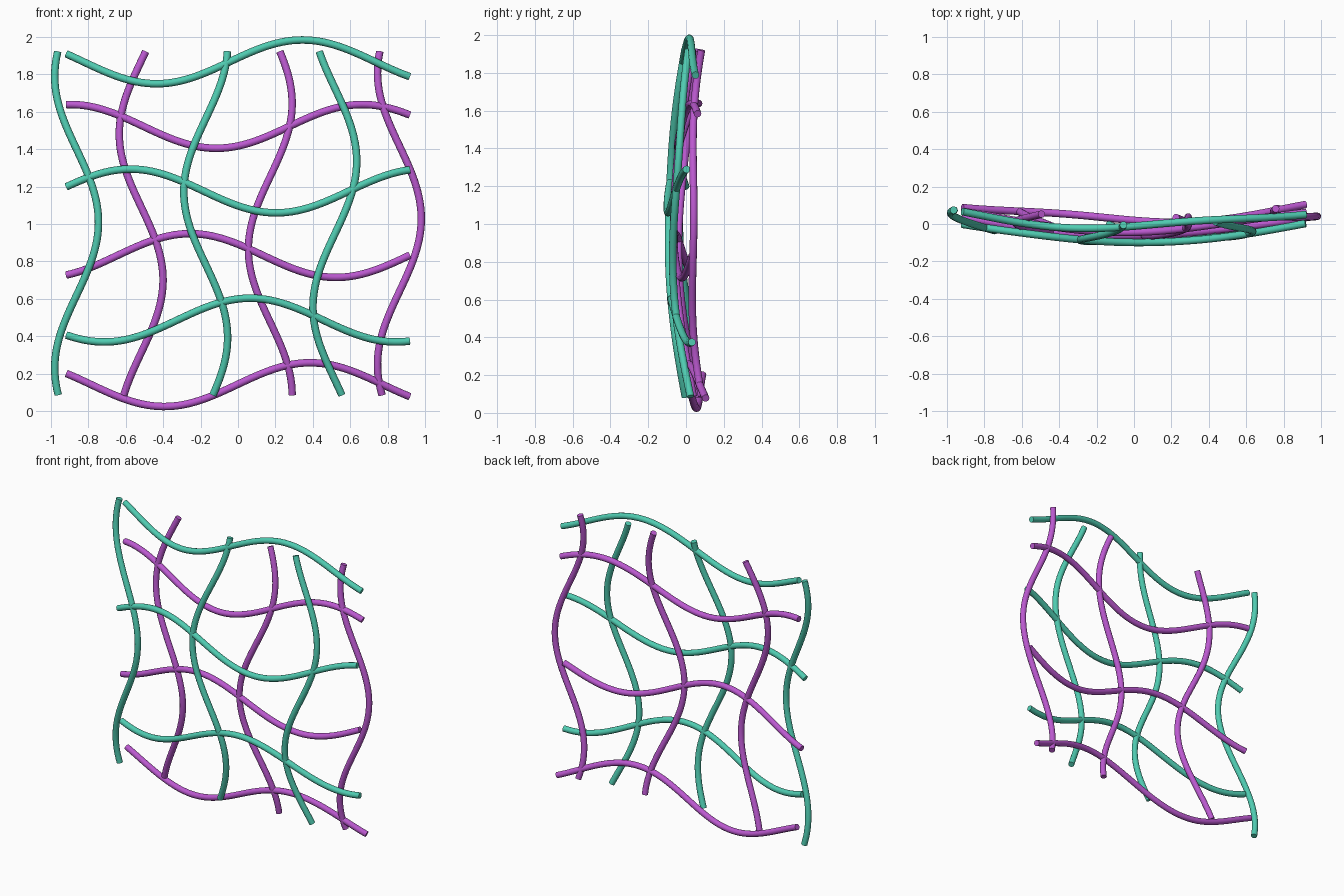
import bpy
import math

cube = bpy.data.objects.get("Cube")
if cube:
    bpy.data.objects.remove(cube, do_unlink=True)

RADIUS = 0.02
WAVE = 0.117       # sideways swing of each rod
FREQ = 4.03        # wave number along the rod
HALF = 0.917       # half length of each rod
MID = 1.004        # height of the lattice centre
GAP = 0.345        # distance between neighbouring rods
STEPS = 64


def make_material(name, rgb):
    mat = bpy.data.materials.new(name)
    mat.use_nodes = True
    colour = (*rgb, 1.0)
    mat.diffuse_color = colour
    mat.node_tree.nodes["Principled BSDF"].inputs["Base Color"].default_value = colour
    return mat


teal = make_material("teal green", (0.08, 0.60, 0.44))
purple = make_material("orchid purple", (0.50, 0.10, 0.63))


def depth(u, v, front):
    """Shallow dish, with the teal layer in front of the purple one."""
    r2 = u * u + v * v
    return -0.1 + 0.125 * r2 - 0.015 * r2 * r2 + (0 if front else 0.035)


def make_rod(name, base, crest, upright, front):
    """Wavy round rod; base is its rest line, crest the place of a wave peak."""
    curve = bpy.data.curves.new(name, "CURVE")
    curve.dimensions = "3D"
    curve.bevel_depth = RADIUS
    curve.bevel_resolution = 4
    curve.use_fill_caps = True
    spline = curve.splines.new("POLY")
    spline.points.add(STEPS)
    for i, point in enumerate(spline.points):
        along = HALF * (2 * i / STEPS - 1)
        side = base + WAVE * math.cos(FREQ * (along - crest))
        x, z = (side, along) if upright else (along, side)
        point.co = (x, depth(x, z, front), z + MID, 1)

    # Turn the curve into a mesh with smooth sides and crisp ends
    helper = bpy.data.objects.new(name + "_path", curve)
    bpy.context.collection.objects.link(helper)
    graph = bpy.context.evaluated_depsgraph_get()
    mesh = bpy.data.meshes.new_from_object(helper.evaluated_get(graph))
    bpy.data.objects.remove(helper, do_unlink=True)
    rod = bpy.data.objects.new(name, mesh)
    bpy.context.collection.objects.link(rod)
    mesh.materials.clear()
    mesh.materials.append(teal if front else purple)
    bpy.ops.object.select_all(action="DESELECT")
    rod.select_set(True)
    bpy.context.view_layer.objects.active = rod
    bpy.ops.object.shade_smooth_by_angle(angle=math.radians(40))


# Colours alternate, and the wave shifts a little from rod to rod
for n in range(6):
    offset = GAP * (n - 2.5)
    make_rod(f"horizontal_rod_{n + 1}", offset, 0.385 - 0.32 * n, False, n % 2 == 1)
    make_rod(f"upright_rod_{n + 1}", offset, 0.005 - 0.308 * n, True, n % 2 == 0)
